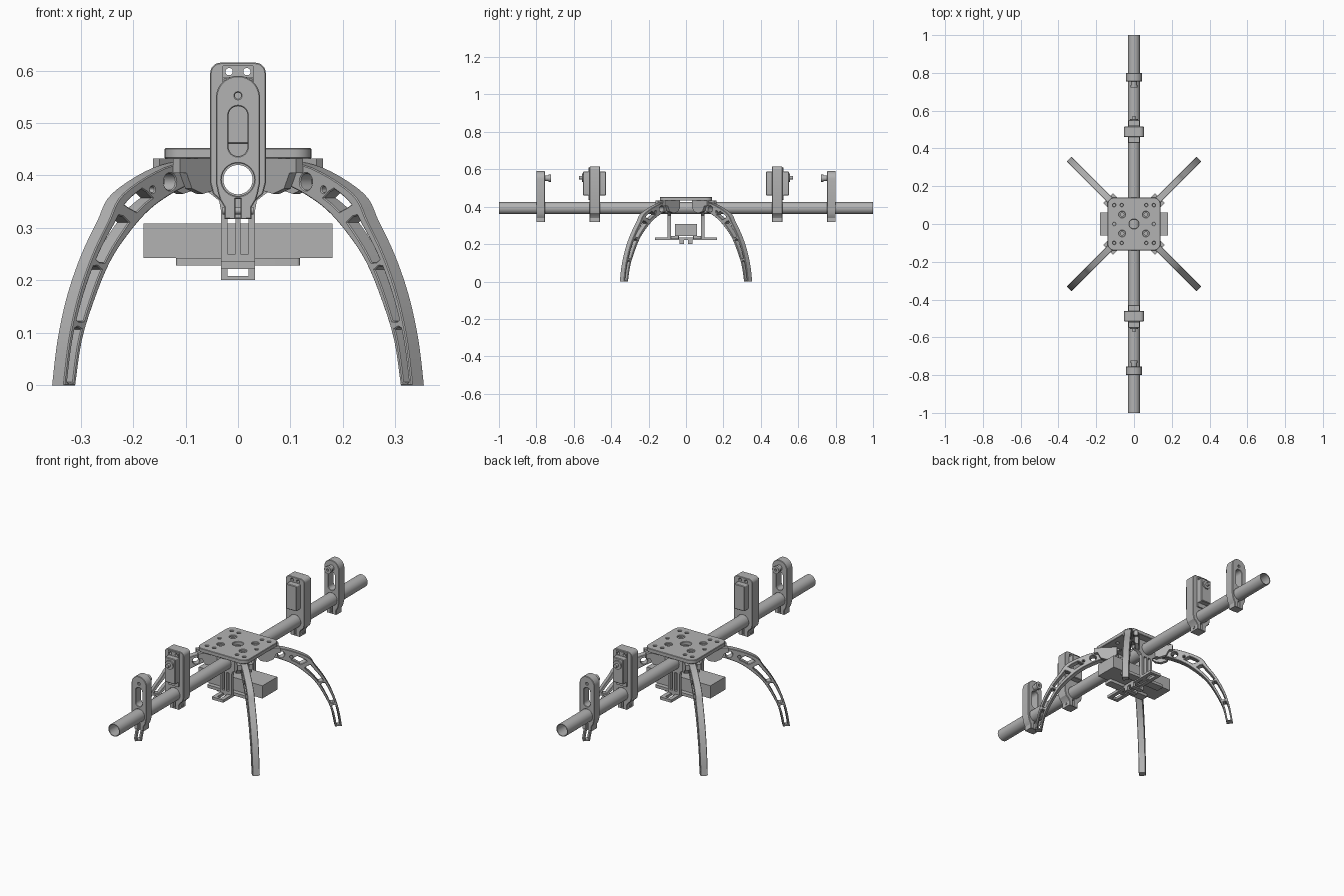
import bpy, bmesh
from math import sin, cos, pi, radians
from mathutils import Matrix, Vector

cube = bpy.data.objects.get("Cube")
if cube:
    bpy.data.objects.remove(cube, do_unlink=True)

grey = bpy.data.materials.new("plain grey")
grey.use_nodes = True
GREY = (0.45, 0.45, 0.45, 1)
grey.diffuse_color = GREY
grey.node_tree.nodes["Principled BSDF"].inputs["Base Color"].default_value = GREY

UPRIGHT = Matrix.Rotation(pi / 2, 4, 'X')   # profile in x-z, extruded along y
FLAT = Matrix.Identity(4)                   # profile in x-y, extruded along z


def circle(x, y, r, n=24):
    return [(x + r * cos(2 * pi * i / n), y + r * sin(2 * pi * i / n)) for i in range(n)]


def rounded(x0, x1, y0, y1, r=0.0, n=6):
    """Rectangle with rounded corners."""
    if r == 0:
        return [(x0, y0), (x1, y0), (x1, y1), (x0, y1)]
    pts = []
    corners = [(x1 - r, y1 - r), (x0 + r, y1 - r), (x0 + r, y0 + r), (x1 - r, y0 + r)]
    for k, (cx, cy) in enumerate(corners):
        for i in range(n + 1):
            a = pi / 2 * (k + i / n)
            pts.append((cx + r * cos(a), cy + r * sin(a)))
    return pts


def mirrored(half):
    """Close a right-hand outline (listed top to bottom) over x = 0."""
    return half + [(-x, y) for x, y in reversed(half)]


def plate(name, outlines, thick, place, bevel=0.0):
    """Extrude a profile; the outlines after the first are holes."""
    curve = bpy.data.curves.new(name, 'CURVE')
    curve.dimensions = '2D'
    curve.fill_mode = 'BOTH'
    curve.extrude = thick / 2 - bevel
    curve.bevel_depth = bevel
    curve.bevel_resolution = 0
    curve.offset = -bevel
    for pts in outlines:
        sp = curve.splines.new('POLY')
        sp.points.add(len(pts) - 1)
        for p, (x, y) in zip(sp.points, pts):
            p.co = (x, y, 0, 1)
        sp.use_cyclic_u = True
    tmp = bpy.data.objects.new("tmp", curve)
    bpy.context.collection.objects.link(tmp)
    deps = bpy.context.evaluated_depsgraph_get()
    mesh = bpy.data.meshes.new_from_object(tmp.evaluated_get(deps))
    bpy.data.objects.remove(tmp, do_unlink=True)
    bpy.data.curves.remove(curve)
    bm = bmesh.new()
    bm.from_mesh(mesh)
    bmesh.ops.remove_doubles(bm, verts=bm.verts, dist=0.00005)
    bmesh.ops.recalc_face_normals(bm, faces=bm.faces)
    bm.to_mesh(mesh)
    bm.free()
    mesh.name = name
    mesh.materials.clear()
    mesh.materials.append(grey)
    mesh.shade_smooth()
    mesh.set_sharp_from_angle(angle=radians(30))
    ob = bpy.data.objects.new(name, mesh)
    bpy.context.collection.objects.link(ob)
    ob.matrix_world = place
    return ob


def upright(name, outlines, y0, y1, bevel=0.0):
    place = Matrix.Translation((0, (y0 + y1) / 2, 0)) @ UPRIGHT
    return plate(name, outlines, abs(y1 - y0), place, bevel)


def flat(name, outlines, z0, z1, bevel=0.0):
    return plate(name, outlines, z1 - z0, Matrix.Translation((0, 0, (z0 + z1) / 2)), bevel)


# Main tube
TUBE_Z, TUBE_R = 0.392, 0.032
upright("main_tube", [circle(0, TUBE_Z, TUBE_R, 40), circle(0, TUBE_Z, 0.028, 40)], -1, 1)
bore = circle(0, TUBE_Z, TUBE_R - 0.001, 32)

# Top plate with bolt holes
holes = [circle(0, 0, 0.025)]
holes += [circle(x, 0, 0.008, 12) for x in (-0.105, 0.105)]
for sx in (-1, 1):
    for sy in (-1, 1):
        holes += [circle(sx * 0.063, sy * 0.05, 0.017)]
        holes += [circle(sx * x, sy * 0.1, 0.008, 12) for x in (0.065, 0.105)]
flat("top_plate", [rounded(-0.14, 0.14, -0.14, 0.14, 0.035)] + holes, 0.432, 0.452, 0.002)
for sx in (-1, 1):
    for sy in (-1, 1):
        ring = [circle(sx * 0.063, sy * 0.05, r) for r in (0.018, 0.009)]
        flat("bolt_seat", ring, 0.433, 0.444)

# Landing legs: stations of inner and outer edge (radius, height) from foot to hip
STATIONS = [
    (.454, 0, .486, 0), (.436, .086, .471, .088), (.403, .162, .445, .172),
    (.362, .233, .408, .248), (.315, .285, .365, .312), (.255, .334, .325, .365),
    (.187, .368, .213, .415), (.12, .39, .10, .432)]


def station(u):
    """Catmull-Rom blend of the stations."""
    i = min(int(u), len(STATIONS) - 2)
    t = u - i
    a, b, c, d = (Vector(STATIONS[max(0, min(k, len(STATIONS) - 1))]) for k in range(i - 1, i + 3))
    return b + 0.5 * t * (c - a + t * (2 * a - 5 * b + 4 * c - d + t * (3 * (b - c) + d - a)))


def band(u0, u1, f0, f1, n):
    """Closed strip along the leg between two fractions of its width."""
    def side(f):
        out = []
        for i in range(n + 1):
            s = station(u0 + (u1 - u0) * i / n)
            out.append((s[0] + (s[2] - s[0]) * f, s[1] + (s[3] - s[1]) * f))
        return out
    lo, hi = side(f0), side(f1)

    def cap(p, q, r):   # bulged slot end
        m = (Vector(p) + Vector(q)) / 2
        return tuple(m + (m - Vector(r)).normalized() * 0.004)
    if f0 == 0:
        return lo + hi[::-1]
    return lo + [cap(lo[-1], hi[-1], lo[-2])] + hi[::-1] + [cap(lo[0], hi[0], lo[1])]


leg_outline = [band(0, 7, 0, 1, 35)]
leg_outline += [band(a, b, 0.27, 0.73, 8) for a, b in
                ((0.12, 1.25), (1.45, 2.75), (2.95, 4.35), (4.75, 5.35))]
leg_outline += [circle(0.2, 0.388, 0.016), circle(0.247, 0.373, 0.006, 12)]
lug = [(0.08, 0.432), (0.08, 0.395), (0.10, 0.372), (0.13, 0.365), (0.16, 0.375),
       (0.175, 0.405), (0.193, 0.405), (0.193, 0.432)]
for k, spot in enumerate(("back_left", "back_right", "front_right", "front_left")):
    turn = Matrix.Rotation(pi / 4 + k * pi / 2, 4, 'Z')
    plate(spot + "_leg", leg_outline, 0.034, turn @ UPRIGHT, 0.002)
    for s in (-1, 1):
        shift = Matrix.Translation((0, s * 0.027, 0))
        plate(spot + "_leg_bracket", [lug], 0.018, turn @ shift @ UPRIGHT)

# Hangers that clamp the tube and carry the tray
hanger = mirrored([(0.075, 0.432), (0.075, 0.402), (0.05, 0.398), (0.08, 0.393), (0.08, 0.372),
                   (0.055, 0.367), (0.036, 0.352), (0.032, 0.33), (0.032, 0.225)])
for s in (-1, 1):
    upright("hanger", [hanger, bore, rounded(-0.02, -0.005, 0.25, 0.345),
                       rounded(0.005, 0.02, 0.25, 0.345)], s * 0.08, s * 0.1)
    # Tray rails, cross bars and clips
    flat("tray_rail", [rounded(s * 0.022 - 0.01, s * 0.022 + 0.01, -0.165, 0.165)], 0.222, 0.236)
    flat("tray_cross_bar", [rounded(-0.118, 0.118, s * 0.06 - 0.022, s * 0.06 + 0.022, 0.006)],
         0.228, 0.243)
    flat("tray_end_bar", [rounded(-0.032, 0.032, s * 0.158 - 0.007, s * 0.158 + 0.007)],
         0.222, 0.236)
    upright("tray_clip", [rounded(-0.032, 0.032, 0.201, 0.23), rounded(-0.02, 0.02, 0.208, 0.222)],
            s * 0.01, s * 0.034)

# Battery
flat("battery", [rounded(-0.18, 0.18, -0.06, 0.06)], 0.243, 0.308)


def mount_outline(w, top, r):
    """Rounded upright that narrows below the tube to a clamp neck."""
    arch = [(x, z) for x, z in rounded(-w, w, top - 2 * r, top, r, 8) if z >= top - r - 1e-5 and x > 0]
    arch.sort(key=lambda p: (-p[1], p[0]))
    return mirrored(arch + [(w, 0.385), (w * 0.9, 0.365), (0.034, 0.353),
                            (0.026, 0.34), (0.026, 0.317)])


slit = rounded(-0.005, 0.005, 0.32, 0.355)
for s, end in ((-1, "front"), (1, "back")):
    # Outer pivot mount with long slot and pin
    slot = rounded(-0.018, 0.018, 0.437, 0.532, 0.0175)
    upright(end + "_pivot_mount", [mount_outline(0.042, 0.59, 0.0415), bore, slot, slit,
                                   circle(0, 0.552, 0.006, 12)], s * 0.754, s * 0.8, 0.002)
    upright(end + "_pivot_pin", [circle(0, 0.552, 0.015), circle(0, 0.552, 0.006, 12)],
            s * 0.735, s * 0.756)
    upright(end + "_pivot_collar", [circle(0, 0.552, 0.019), circle(0, 0.552, 0.006, 12)],
            s * 0.722, s * 0.735)
    # Servo mount
    bolts = [circle(x, 0.598, 0.007, 12) for x in (-0.017, 0.017)]
    upright(end + "_servo_mount", [mount_outline(0.053, 0.615, 0.02), bore, slit] + bolts,
            s * 0.46, s * 0.515, 0.002)
    # Servo body, lugs and output shaft
    upright(end + "_servo_body", [rounded(-0.03, 0.03, 0.46, 0.588, 0.005)],
            s * 0.428, s * 0.55, 0.003)
    upright(end + "_servo_lugs", [rounded(-0.03, 0.03, 0.437, 0.61, 0.004)] + bolts,
            s * 0.512, s * 0.522)
    upright(end + "_servo_gear_cover", [circle(0, 0.555, 0.022)], s * 0.548, s * 0.557)
    upright(end + "_servo_shaft", [circle(0, 0.555, 0.009, 16)], s * 0.555, s * 0.572)
    # Clamp bolt through the neck
    bolt = Matrix.Translation((0, s * 0.4875, 0.333)) @ Matrix.Rotation(pi / 2, 4, 'Y')
    plate(end + "_clamp_bolt", [circle(0, 0, 0.007, 12)], 0.06, bolt)
